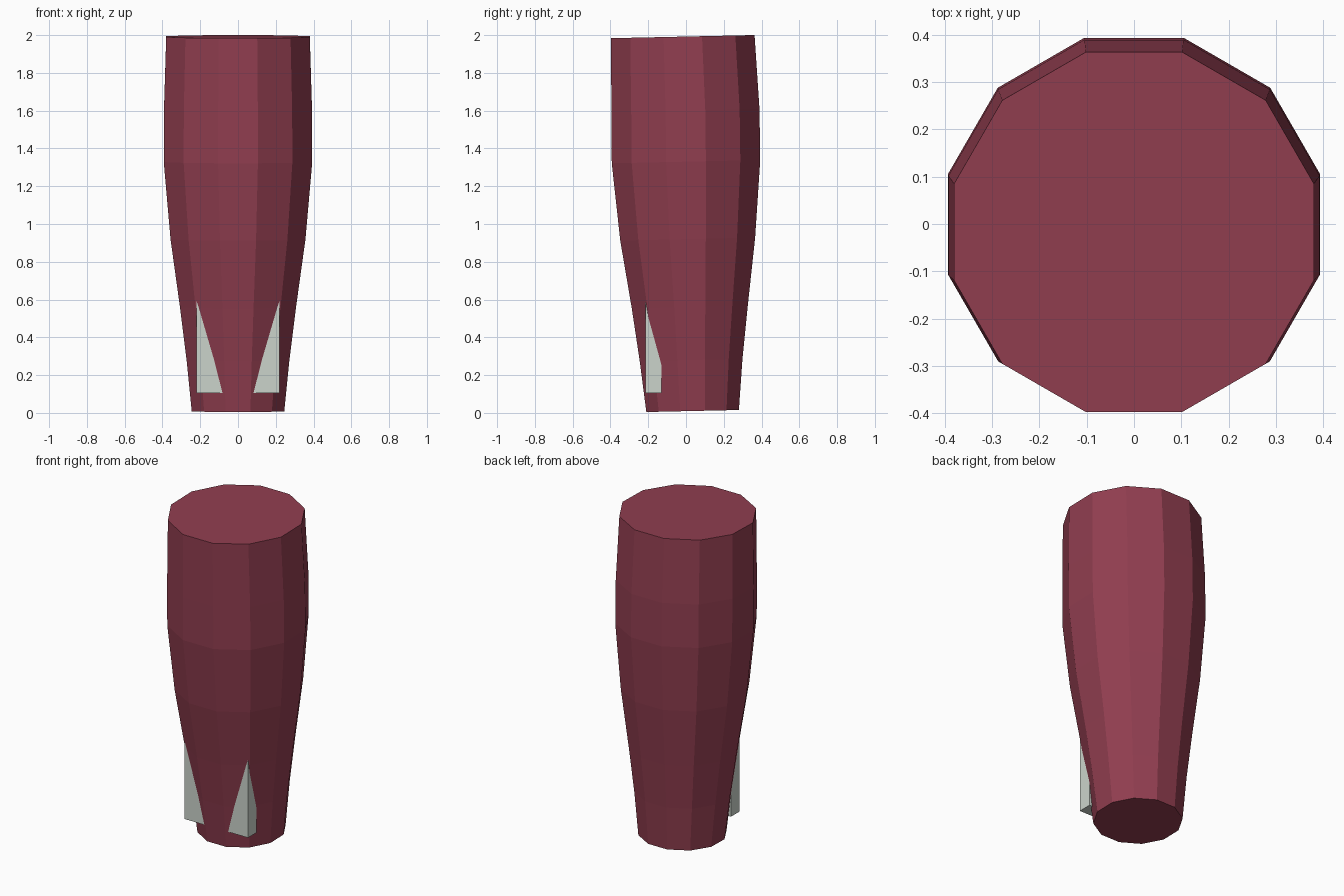
import bpy, bmesh, math

if "Cube" in bpy.data.objects:
    bpy.data.objects.remove(bpy.data.objects["Cube"])


def make_material(name, rgb):
    mat = bpy.data.materials.new(name)
    mat.diffuse_color = (*rgb, 1)
    mat.use_nodes = True
    mat.node_tree.nodes["Principled BSDF"].inputs["Base Color"].default_value = mat.diffuse_color
    return mat


def add_object(name, bm, mat):
    bmesh.ops.recalc_face_normals(bm, faces=bm.faces)
    mesh = bpy.data.meshes.new(name)
    bm.to_mesh(mesh)
    bm.free()
    mesh.materials.append(mat)
    obj = bpy.data.objects.new(name, mesh)
    bpy.context.collection.objects.link(obj)
    return obj


maroon = make_material("maroon", (0.283, 0.048, 0.080))
pale_grey = make_material("pale grey", (0.597, 0.658, 0.597))

# Tapered twelve-sided limb: height, half width across flats, y offset
SIDES = 12
RINGS = [(0.01, 0.245, 0.035), (0.28, 0.272, 0.027), (0.56, 0.307, 0.020),
         (0.92, 0.357, 0.009), (1.33, 0.393, 0.0), (1.60, 0.392, -0.003),
         (1.992, 0.380, -0.017)]
TILT = 0.022  # rings rise slightly toward the back

bm = bmesh.new()
loops = []
for z, half, cy in RINGS:
    radius = half / math.cos(math.pi / SIDES)
    loop = []
    for i in range(SIDES):
        a = 2 * math.pi * (i + 0.5) / SIDES
        y = radius * math.sin(a)
        loop.append(bm.verts.new((radius * math.cos(a), y + cy, z + TILT * y)))
    loops.append(loop)
for low, high in zip(loops, loops[1:]):
    for i in range(SIDES):
        j = (i + 1) % SIDES
        bm.faces.new((low[i], low[j], high[j], high[i]))
bm.faces.new(loops[0])
bm.faces.new(loops[-1])
add_object("limb", bm, maroon)

# Square-cornered spurs that emerge from the lower front of the limb
for side, label in ((-1, "left"), (1, "right")):
    bm = bmesh.new()
    bmesh.ops.create_cube(bm, size=1)
    for v in bm.verts:
        v.co.x = side * (0.22 if v.co.x > 0 else 0.06)
        v.co.y = -0.13 if v.co.y > 0 else -0.215
        v.co.z = 0.59 if v.co.z > 0 else 0.105
    add_object(label + "_spur", bm, pale_grey)
